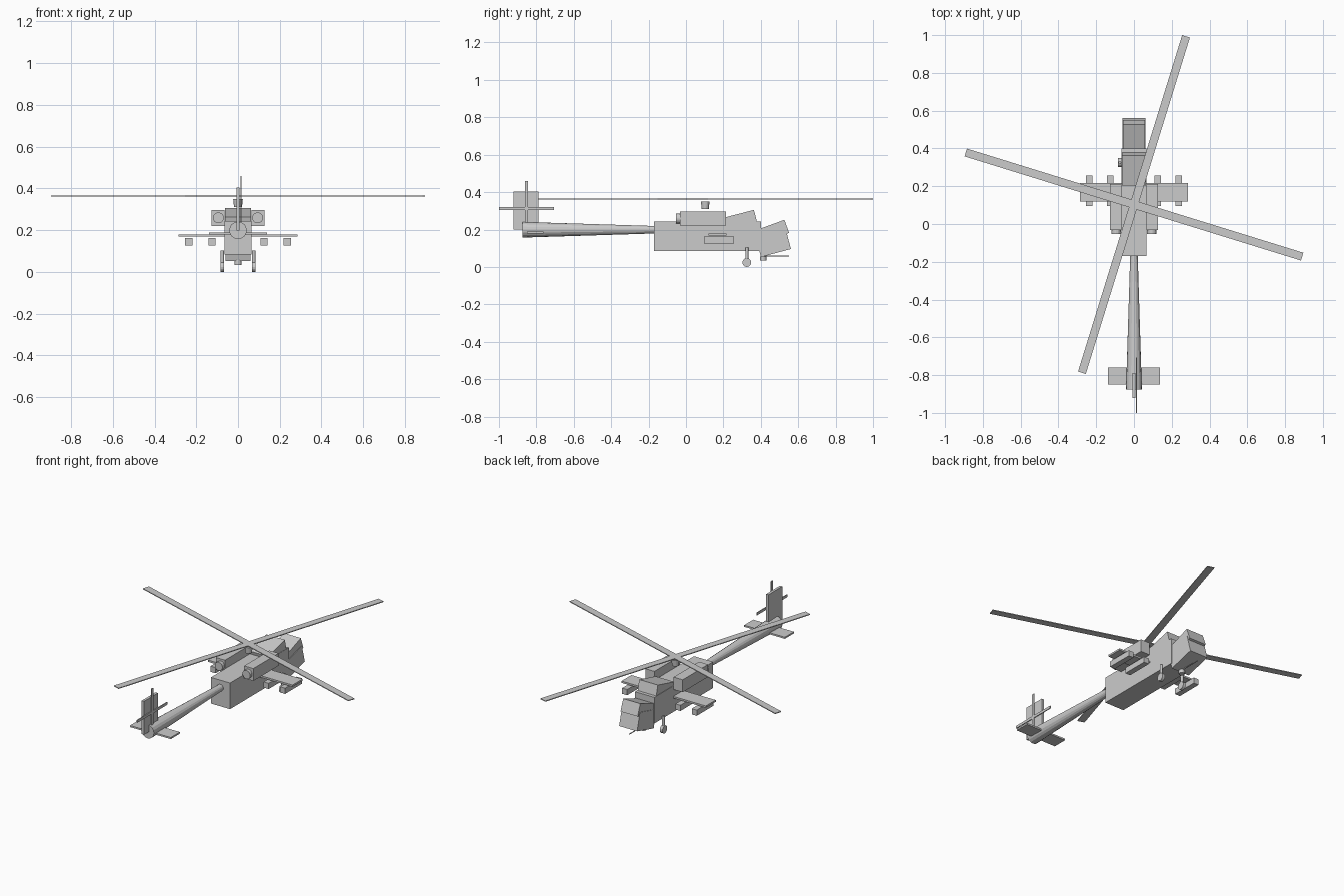
import bpy
from math import radians, sin, cos, pi

if "Cube" in bpy.data.objects:
    bpy.data.objects.remove(bpy.data.objects["Cube"])


def box(name, center, size, rot=(0, 0, 0)):
    bpy.ops.mesh.primitive_cube_add(size=1, location=center, rotation=rot)
    ob = bpy.context.object
    ob.name = name
    ob.scale = size
    bpy.ops.object.transform_apply(location=False, rotation=False, scale=True)
    return ob


def span(name, x, y, z):
    """Box from its (min, max) range on each axis."""
    r = (x, y, z)
    return box(name, [(a + b) / 2 for a, b in r], [b - a for a, b in r])


def tilted(name, front, width, length, height, deg, top=True):
    """Box pitched nose-up, placed by its front top or front bottom edge (y, z)."""
    a = radians(deg)
    dy, dz = -length / 2, (-height / 2 if top else height / 2)
    center = (0, front[0] + dy * cos(a) - dz * sin(a), front[1] + dy * sin(a) + dz * cos(a))
    return box(name, center, (width, length, height), (a, 0, 0))


def tube(name, center, r1, r2, depth, axis='Z', sides=16):
    rot = {'X': (0, pi / 2, 0), 'Y': (-pi / 2, 0, 0), 'Z': (0, 0, 0)}[axis]
    bpy.ops.mesh.primitive_cone_add(vertices=sides, radius1=r1, radius2=r2,
                                    depth=depth, location=center, rotation=rot)
    bpy.context.object.name = name
    return bpy.context.object


# Body, canopies and nose
span("fuselage", (-.065, .065), (-.17, .40), (.084, .244))
tilted("rear_canopy", (.363, .305), .126, .165, .10, 14.5)
tilted("front_canopy", (.526, .252), .116, .157, .074, 20)
tilted("nose", (.561, .096), .122, .166, .11, 15, top=False)

# Chin gun
tube("gun_turret", (0, .413, .045), .017, .017, .022)
tube("gun_barrel", (0, .482, .058), .003, .003, .135, 'Y', 8)

# Tail boom, fin and stabilizer
tube("tail_boom", (0, -.5225, .199), .042, .020, .705, 'Y')
span("tail_fin", (-.008, .008), (-.922, -.788), (.199, .404))
span("stabilizer", (-.138, .138), (-.849, -.761), (.179, .189))

# Tail rotor
box("tail_rotor_blade_a", (.014, -.853, .312), (.005, .294, .016))
box("tail_rotor_blade_b", (.014, -.853, .312), (.005, .016, .294))

# Main rotor
tube("rotor_hub", (0, .103, .330), .019, .023, .038)
for i in range(2):
    box(f"rotor_blade_{i}", (0, .103, .363), (.043, 1.864, .005),
        (0, 0, radians(-17.2 + 90 * i)))

# Stub wings
span("wing", (-.286, .286), (.12, .216), (.169, .180))

# Parts mirrored left and right
for side, s in (("left", -1), ("right", 1)):
    box(f"{side}_engine", (s * .096, .09, .259), (.062, .246, .076))
    tube(f"{side}_exhaust", (s * .094, -.038, .259), .026, .026, .032, 'Y')
    for n, x in (("inner", .125), ("outer", .236)):
        box(f"{side}_{n}_pod", (s * x, .176, .144), (.034, .162, .035))
    tube(f"{side}_gear_strut", (s * .075, .325, .068), .008, .008, .07, 'Z', 12)
    tube(f"{side}_wheel", (s * .075, .325, .0235), .0235, .0235, .018, 'X')
